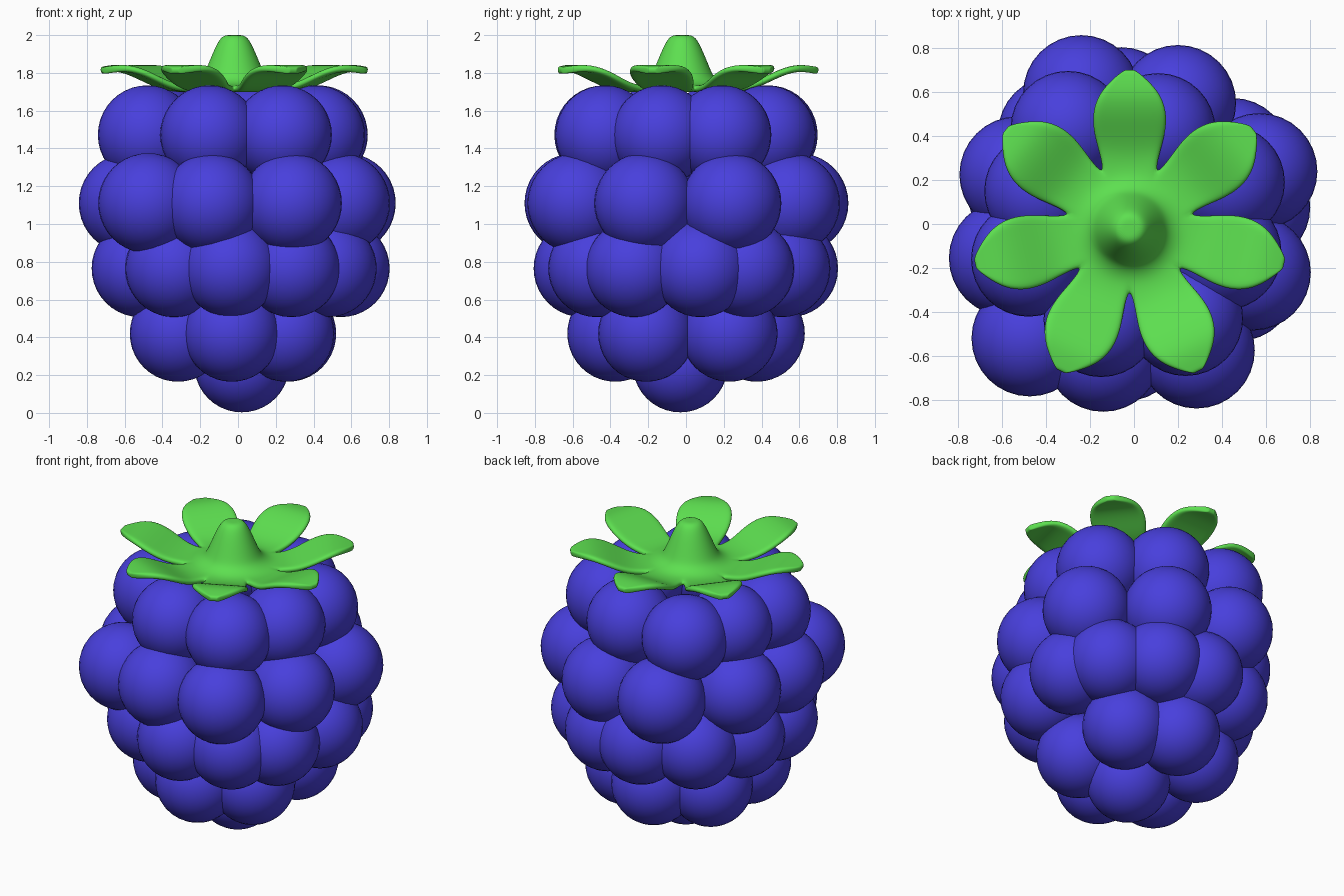
import bpy, bmesh
from math import sin, cos, pi, radians
from mathutils import Matrix

if "Cube" in bpy.data.objects:
    bpy.data.objects.remove(bpy.data.objects["Cube"])


def material(name, color):
    m = bpy.data.materials.new(name)
    m.diffuse_color = color
    m.use_nodes = True
    m.node_tree.nodes["Principled BSDF"].inputs["Base Color"].default_value = m.diffuse_color
    return m


blue = material("berry_blue", (0.065, 0.05, 0.72, 1))
green = material("leaf_green", (0.11, 0.74, 0.08, 1))


def finish(name, bm, mat):
    bmesh.ops.recalc_face_normals(bm, faces=bm.faces)
    for f in bm.faces:
        f.smooth = True
    me = bpy.data.meshes.new(name)
    bm.to_mesh(me)
    bm.free()
    me.materials.append(mat)
    ob = bpy.data.objects.new(name, me)
    bpy.context.collection.objects.link(ob)
    return ob


def on_ring(radius, angles):
    return [(radius * cos(radians(a)), radius * sin(radians(a))) for a in angles]


# Drupelet rows: name, height, ball radius, ball centres
rows = [
    ("bottom_drupelet", 0.255, 0.252, [(.02, -.03)]),
    ("drupelets_row_1", 0.42, 0.255,
     [(.255, -.21), (.265, .23)] + on_ring(.375, [-95, 94, 148, 212])),
    ("drupelets_row_2", 0.765, 0.258,
     on_ring(.55, [8, 35, 67, 96, 131, 200, 232, 266, 301, 330]) + on_ring(.51, [166])),
    ("drupelets_row_3", 1.11, 0.265,
     [(-.24, .595), (.2, .55), (.57, .24), (.54, -.22), (.285, -.575),
      (-.14, -.59), (-.475, -.52), (-.578, -.155), (-.53, .225)]),
    ("drupelets_row_4", 1.472, 0.262,
     [(-.3, .435), (.11, .425), (.425, .19), (.41, -.13), (.235, -.43),
      (-.15, -.435), (-.48, -.16), (-.42, .15)]),
]
for name, z, r, centres in rows:
    bm = bmesh.new()
    for x, y in centres:
        bmesh.ops.create_uvsphere(bm, u_segments=32, v_segments=20, radius=r,
                                  matrix=Matrix.Translation((x, y, z)))
    finish(name, bm, blue)

# Calyx: stem and seven leaves in one skin, one sector repeated around
N, COLS = 7, 6
stem = [(0, 2.0), (.05, 2.0), (.078, 1.98), (.112, 1.91), (.15, 1.815),
        (.172, 1.77), (.215, 1.742), (.265, 1.732)]         # radius, z
leaf = [(.34, .138, 1.74), (.42, .164, 1.772), (.51, .172, 1.817),
        (.59, .15, 1.842), (.65, .11, 1.842), (.70, .058, 1.834),
        (.725, .02, 1.83)]                                  # distance, half width, z
bm = bmesh.new()
for k in range(N):
    t = pi / 2 + k * 2 * pi / N
    grid = []
    for r, z in stem:
        grid.append([(r * cos(u * pi / N), r * sin(u * pi / N), z)
                     for u in (2 * i / COLS - 1 for i in range(COLS + 1))])
    for d, w, z in leaf:
        grid.append([(d, u * w, z)
                     for u in (2 * i / COLS - 1 for i in range(COLS + 1))])
    verts = [[bm.verts.new((a * cos(t) - l * sin(t) - .02, a * sin(t) + l * cos(t) - .02, z))
              for a, l, z in row] for row in grid]
    for p, q in zip(verts, verts[1:]):
        for i in range(COLS):
            bm.faces.new((p[i], q[i], q[i + 1], p[i + 1]))
bmesh.ops.remove_doubles(bm, verts=bm.verts, dist=0.0005)
calyx = finish("calyx_and_stem", bm, green)
if sum(p.normal.z for p in calyx.data.polygons) < 0:
    calyx.data.flip_normals()
sol = calyx.modifiers.new("thickness", 'SOLIDIFY')
sol.thickness = 0.037
sol.offset = -1
sub = calyx.modifiers.new("smooth", 'SUBSURF')
sub.levels = sub.render_levels = 2
